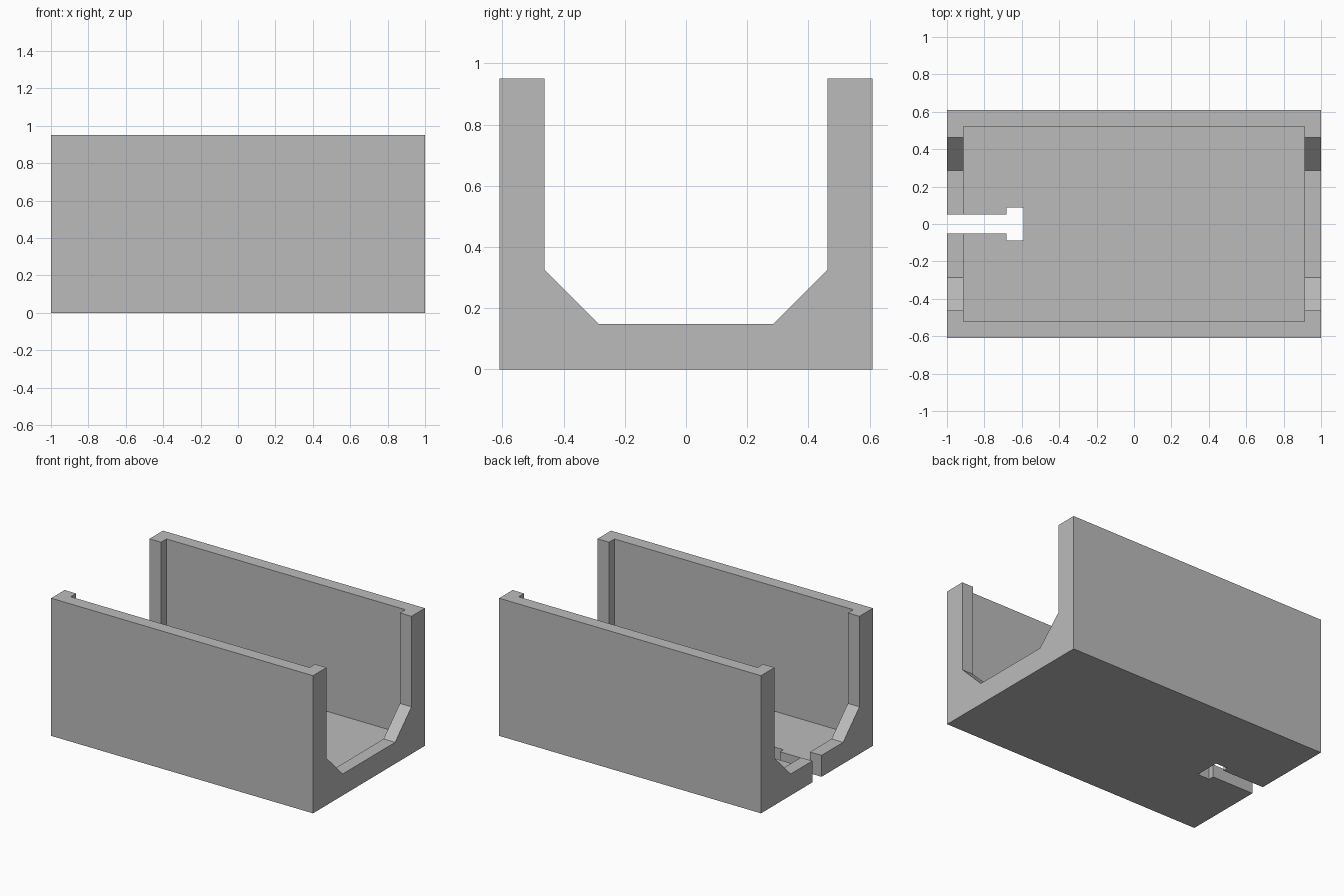
import bpy
import bmesh

if "Cube" in bpy.data.objects:
    bpy.data.objects.remove(bpy.data.objects["Cube"], do_unlink=True)

HALF_Y, HEIGHT = 0.61, 0.95
WALL = 0.088

grey = bpy.data.materials.new("plain grey")
grey.use_nodes = True
colour = (0.5, 0.5, 0.5, 1)
grey.diffuse_color = colour
grey.node_tree.nodes["Principled BSDF"].inputs["Base Color"].default_value = colour


def prism(name, outline, direction):
    """Extrude a closed outline of 3D points along a direction."""
    bm = bmesh.new()
    face = bm.faces.new([bm.verts.new(p) for p in outline])
    new = bmesh.ops.extrude_face_region(bm, geom=[face])["geom"]
    verts = [v for v in new if isinstance(v, bmesh.types.BMVert)]
    bmesh.ops.translate(bm, verts=verts, vec=direction)
    bmesh.ops.recalc_face_normals(bm, faces=bm.faces)
    mesh = bpy.data.meshes.new(name)
    bm.to_mesh(mesh)
    bm.free()
    obj = bpy.data.objects.new(name, mesh)
    bpy.context.collection.objects.link(obj)
    return obj


def box(name, x0, x1, half_y, z0, z1):
    outline = [(x0, -half_y, z0), (x1, -half_y, z0), (x1, half_y, z0), (x0, half_y, z0)]
    return prism(name, outline, (0, 0, z1 - z0))


def cut(obj, cutter):
    """Subtract a cutter, bake the result and discard the cutter."""
    mod = obj.modifiers.new(cutter.name, 'BOOLEAN')
    mod.operation = 'DIFFERENCE'
    mod.solver = 'EXACT'
    mod.object = cutter
    graph = bpy.context.evaluated_depsgraph_get()
    mesh = bpy.data.meshes.new_from_object(obj.evaluated_get(graph))
    obj.modifiers.clear()
    obj.data = mesh
    bpy.data.objects.remove(cutter, do_unlink=True)


# U-shaped channel with chamfered inner corners, mirrored about the centre
half = [(HALF_Y, 0), (HALF_Y, HEIGHT), (0.463, HEIGHT), (0.463, 0.325), (0.285, 0.148)]
profile = half + [(-y, z) for y, z in reversed(half)]
tray = prism("channel_tray", [(-1, y, z) for y, z in profile], (2, 0, 0))

# Wider cavity between the end rims, leaving thin walls and floor
cut(tray, box("cavity_cutter", -0.912, 0.912, HALF_Y - WALL, WALL, 1.2))

# T-shaped slot through the floor at the right end
cut(tray, box("slot_cutter", -1.1, -0.64, 0.05, -0.1, 0.4))
cut(tray, box("slot_head_cutter", -0.682, -0.59, 0.088, -0.1, 0.4))

tray.data.materials.clear()
tray.data.materials.append(grey)
for poly in tray.data.polygons:
    poly.material_index = 0
    poly.use_smooth = False
